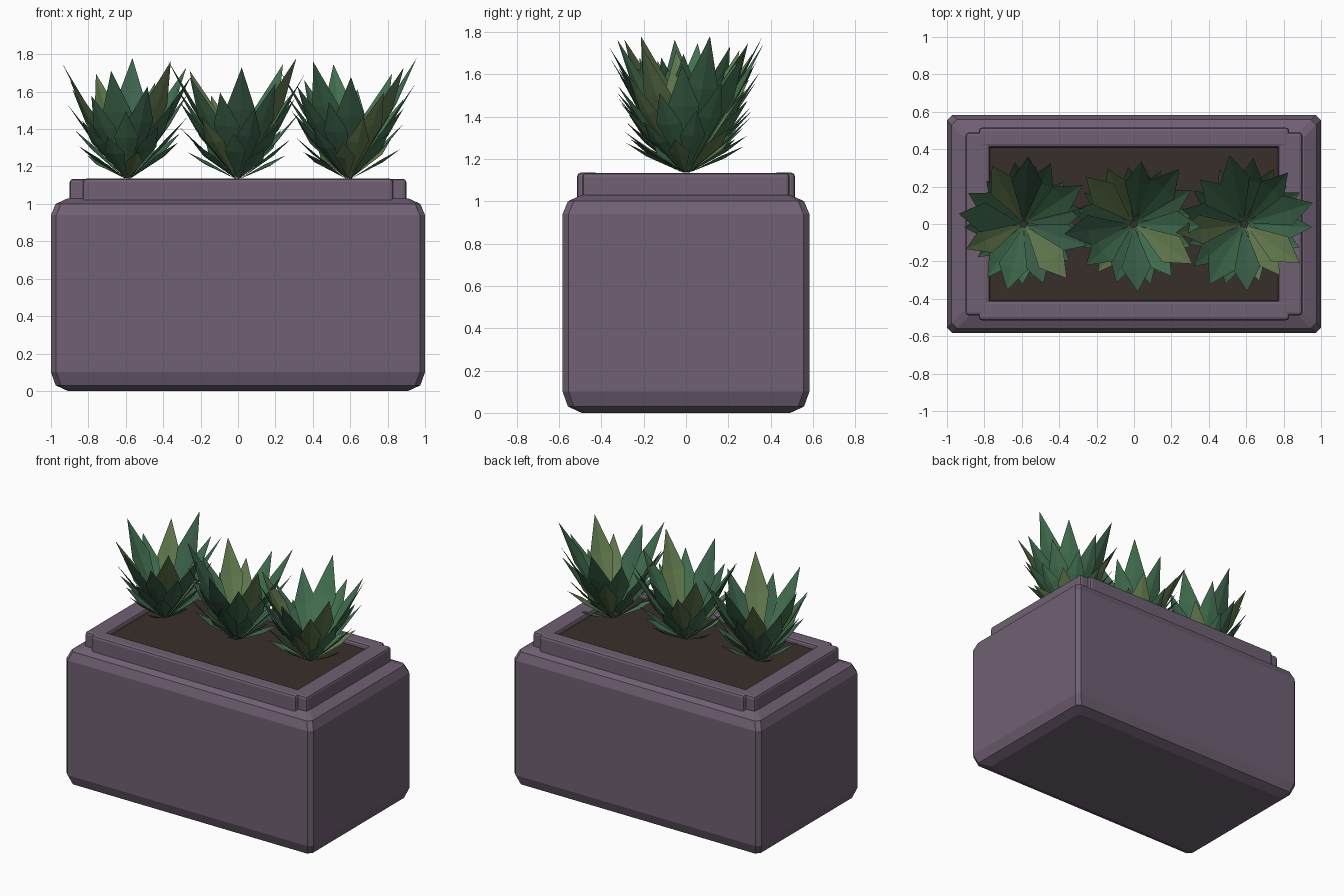
import bpy, bmesh, math, random
from mathutils import Vector

if "Cube" in bpy.data.objects:
    bpy.data.objects.remove(bpy.data.objects["Cube"])

random.seed(4)


def material(name, rgb):
    m = bpy.data.materials.new(name)
    m.diffuse_color = (*rgb, 1)
    m.use_nodes = True
    m.node_tree.nodes["Principled BSDF"].inputs["Base Color"].default_value = m.diffuse_color
    return m


PURPLE = material("planter_purple", (0.16, 0.115, 0.17))
SOIL = material("soil_brown", (0.04, 0.028, 0.023))
GREENS = [material("leaf_green", (0.055, 0.16, 0.08)),
          material("leaf_dark_green", (0.045, 0.12, 0.07)),
          material("leaf_olive", (0.12, 0.19, 0.075))]


def finish(bm, name, mats):
    me = bpy.data.meshes.new(name)
    bm.to_mesh(me)
    bm.free()
    for m in mats:
        me.materials.append(m)
    ob = bpy.data.objects.new(name, me)
    bpy.context.collection.objects.link(ob)
    return ob


def box(name, x0, x1, y0, y1, z0, z1, mat, bevel=0.0):
    bm = bmesh.new()
    bmesh.ops.create_cube(bm, size=1)
    for v in bm.verts:
        v.co = Vector(((x0 + x1) / 2 + v.co.x * (x1 - x0),
                       (y0 + y1) / 2 + v.co.y * (y1 - y0),
                       (z0 + z1) / 2 + v.co.z * (z1 - z0)))
    ob = finish(bm, name, [mat])
    if bevel:
        mod = ob.modifiers.new("bevel", "BEVEL")
        mod.width = bevel
        mod.segments = 2
    return ob


# Planter body: stacked chamfered rectangles (inset, z)
bm = bmesh.new()
rings = []
c = 0.028
for inset, z in [(0.09, 0), (0.025, 0.03), (0, 0.1), (0, 0.94), (0.025, 1.0), (0.09, 1.03)]:
    a, b = 1 - inset, 0.583 - inset
    pts = [(a, -b + c), (a, b - c), (a - c, b), (-a + c, b),
           (-a, b - c), (-a, -b + c), (-a + c, -b), (a - c, -b)]
    rings.append([bm.verts.new((x, y, z)) for x, y in pts])
for lo, hi in zip(rings, rings[1:]):
    for i in range(8):
        j = (i + 1) % 8
        bm.faces.new((lo[i], lo[j], hi[j], hi[i]))
bm.faces.new(rings[0][::-1])
bm.faces.new(rings[-1])
finish(bm, "planter_body", [PURPLE])

# Rim bars and soil
box("rim_front", -0.83, 0.83, -0.515, -0.41, 1.0, 1.135, PURPLE, 0.018)
box("rim_back", -0.83, 0.83, 0.41, 0.515, 1.0, 1.135, PURPLE, 0.018)
box("rim_left", -0.9, -0.77, -0.49, 0.49, 1.0, 1.134, PURPLE, 0.018)
box("rim_right", 0.77, 0.9, -0.49, 0.49, 1.0, 1.134, PURPLE, 0.018)
box("soil", -0.79, 0.79, -0.43, 0.43, 1.01, 1.1, SOIL)


def succulent(name, cx, turn, n=32):
    # Golden-angle spiral of folded kite leaves, low and short to tall and steep
    bm = bmesh.new()
    for i in range(n):
        t = i / (n - 1)
        ang = turn + i * math.radians(137.508)
        out = Vector((math.cos(ang), math.sin(ang), 0))
        side = Vector((-out.y, out.x, 0))
        base = Vector((cx, 0, 1.135)) + out * 0.015
        tip = Vector((cx, 0, 1.26 + 0.52 * t)) + out * (0.28 + 0.09 * t + random.uniform(-0.015, 0.015))
        axis = tip - base
        normal = axis.cross(side).normalized()
        if normal.z < 0:
            normal = -normal
        half = 0.05 + 0.033 * t
        mid = base + axis * 0.62
        ridge = bm.verts.new(mid - normal * 0.012)
        b, l, p, r = [bm.verts.new(q) for q in (base, mid - side * half, tip, mid + side * half)]
        k = random.choice((0, 0, 1, 2))
        for f in ((b, ridge, l), (l, ridge, p), (p, ridge, r), (r, ridge, b)):
            face = bm.faces.new(f)
            face.normal_update()
            if face.normal.dot(normal) < 0:
                face.normal_flip()
            face.material_index = k
    finish(bm, name, GREENS)


for label, cx, turn in (("left", -0.59, 2.5), ("middle", 0, 0.4), ("right", 0.59, 1.3)):
    succulent("succulent_" + label, cx, turn)
